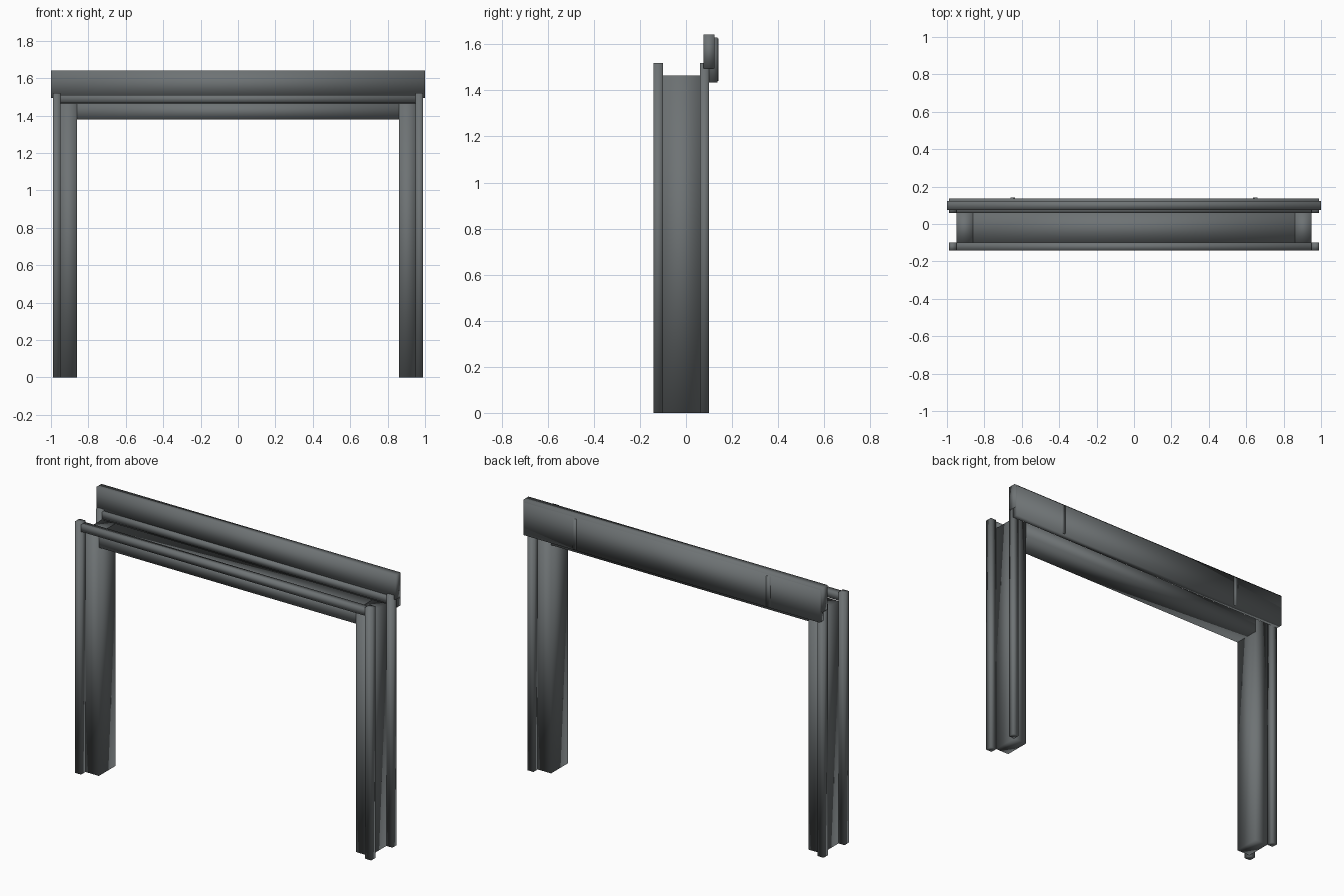
import bpy
import bmesh

if "Cube" in bpy.data.objects:
    bpy.data.objects.remove(bpy.data.objects["Cube"], do_unlink=True)

metal = bpy.data.materials.new("dark grey metal")
COLOUR = (0.155, 0.17, 0.175, 1)
metal.use_nodes = True
metal.diffuse_color = COLOUR
metal.node_tree.nodes["Principled BSDF"].inputs["Base Color"].default_value = COLOUR


def box(name, x, y, z, chamfer_back=0):
    """Softly shaded box between the given x, y and z limits."""
    bm = bmesh.new()
    bmesh.ops.create_cube(bm, size=1)
    for v in bm.verts:
        v.co = [lim[0] if c < 0 else lim[1] for c, lim in zip(v.co, (x, y, z))]
    if chamfer_back:
        edges = [e for e in bm.edges
                 if all(v.co.y == max(y) for v in e.verts)
                 and e.verts[0].co.z == e.verts[1].co.z]
        bmesh.ops.bevel(bm, geom=edges, offset=chamfer_back, segments=2,
                        profile=0.5, affect='EDGES')
    bmesh.ops.recalc_face_normals(bm, faces=bm.faces)
    for f in bm.faces:
        f.smooth = True
    mesh = bpy.data.meshes.new(name)
    bm.to_mesh(mesh)
    bm.free()
    mesh.materials.append(metal)
    obj = bpy.data.objects.new(name, mesh)
    bpy.context.collection.objects.link(obj)
    return obj


FRONT = (-0.142, -0.10)
BACK = (0.06, 0.10)

# Posts: a jamb with a narrow trim at each outer corner
for side, s in (("left", 1), ("right", -1)):
    inner_outer = sorted((0.86 * s, 0.95 * s))
    trim_x = sorted((0.95 * s, 0.99 * s))
    box(side + "_jamb", inner_outer, (-0.10, 0.06), (0, 1.465))
    box(side + "_front_trim", trim_x, FRONT, (0, 1.52))
    box(side + "_back_trim", trim_x, BACK, (0, 1.52))
    # Thin joint cover on the back of the header
    box(side + "_joint_strip", sorted((0.635 * s, 0.66 * s)),
        (0.13, 0.142), (1.44, 1.625))

# Lintel between the jambs, with a rail along each side
box("lintel", (-0.86, 0.86), (-0.10, 0.06), (1.38, 1.465))
box("front_rail", (-0.95, 0.95), FRONT, (1.468, 1.51))
box("back_rail", (-0.95, 0.95), BACK, (1.468, 1.51))

# Header board and its rear cover panel
box("header_board", (-1, 1), (0.076, 0.124), (1.495, 1.642))
box("header_panel", (-0.99, 0.99), (0.10, 0.137), (1.435, 1.63), 0.012)
